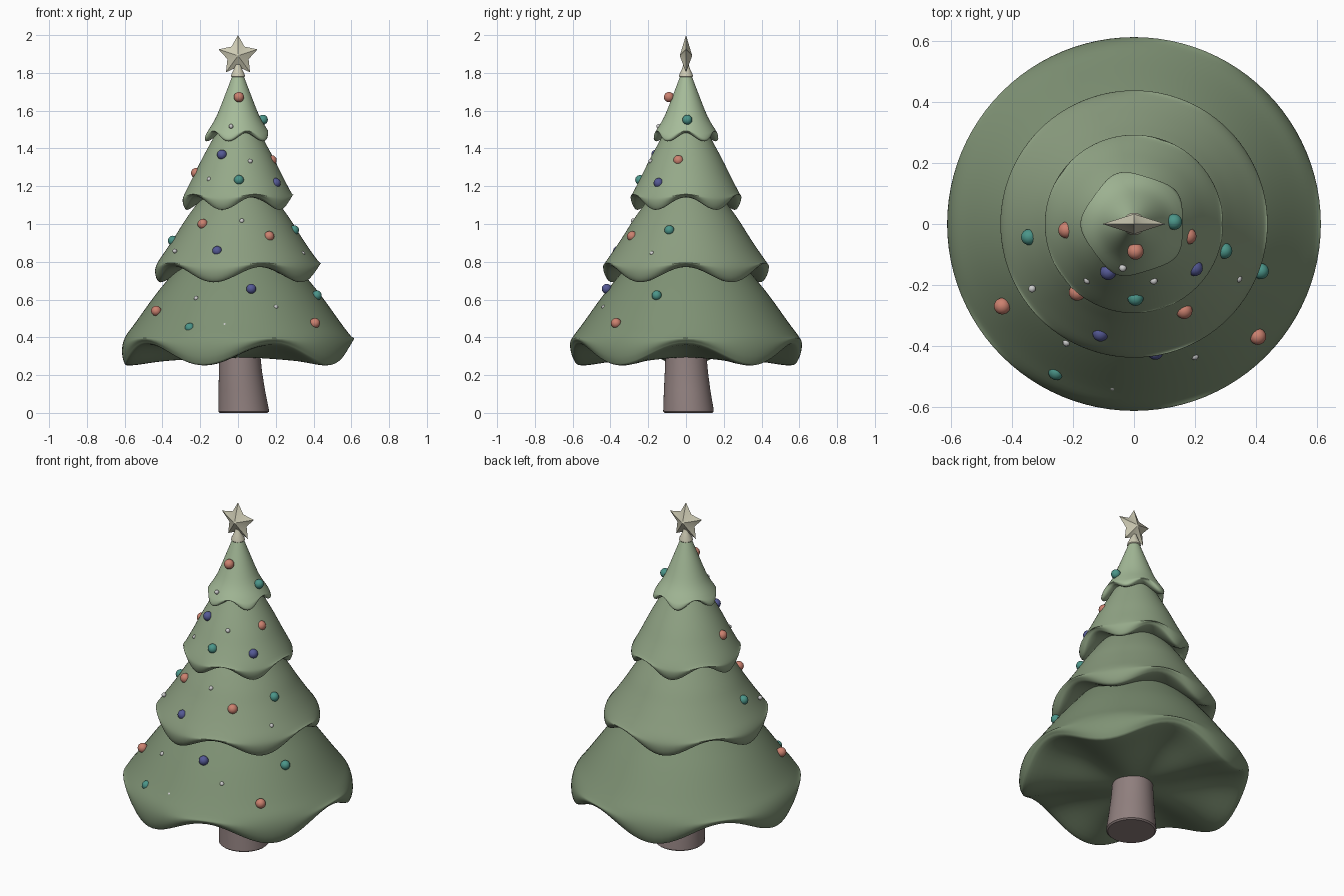
import bpy, bmesh
from math import sin, cos, pi, tau
from mathutils import Vector

if "Cube" in bpy.data.objects:
    bpy.data.objects.remove(bpy.data.objects["Cube"])

LOBES = 5


def material(name, rgb):
    m = bpy.data.materials.new(name)
    m.diffuse_color = (*rgb, 1)
    m.use_nodes = True
    m.node_tree.nodes["Principled BSDF"].inputs["Base Color"].default_value = m.diffuse_color
    return m


def finish(name, bm, mat, angle=None):
    bmesh.ops.recalc_face_normals(bm, faces=bm.faces)
    me = bpy.data.meshes.new(name)
    bm.to_mesh(me)
    bm.free()
    me.materials.append(mat)
    ob = bpy.data.objects.new(name, me)
    bpy.context.collection.objects.link(ob)
    if angle:
        bpy.ops.object.select_all(action='DESELECT')
        ob.select_set(True)
        bpy.context.view_layer.objects.active = ob
        bpy.ops.object.shade_smooth_by_angle(angle=angle)
    return ob


def spline(pts, steps=4):
    """Catmull-Rom curve through the profile points."""
    p = [Vector(q) for q in pts]
    p = [p[0]] + p + [p[-1]]
    out = []
    for a, b, c, d in zip(p, p[1:], p[2:], p[3:]):
        for i in range(steps):
            t = i / steps
            out.append(0.5 * (2 * b + (c - a) * t + (2 * a - 5 * b + 4 * c - d) * t * t
                              + (3 * b - a - 3 * c + d) * t ** 3))
    return out + [p[-1]]


def lathe(name, rings, mat, seg=96, angle=1.0):
    """rings: list of functions angle -> point; both ends are capped."""
    bm = bmesh.new()
    loops = [[bm.verts.new(f(tau * i / seg)) for i in range(seg)] for f in rings]
    for lo, hi in zip(loops, loops[1:]):
        for i in range(seg):
            j = (i + 1) % seg
            bm.faces.new((lo[i], lo[j], hi[j], hi[i]))
    bm.faces.new(loops[0])
    bm.faces.new(loops[-1])
    return finish(name, bm, mat, angle)


def wavy(r, z, amp, bulge=0):
    def f(a):
        w = cos(LOBES * a)
        rr = r * (1 - bulge * amp * w)
        return (rr * cos(a), rr * sin(a), z + amp * w)
    return f


def round_ring(r, z, cx=0, cy=0):
    return lambda a: (cx + r * cos(a), cy + r * sin(a), z)


# Foliage tiers: (radius, height, wave amplitude) from top to underside
tiers = [
    ("bottom_tier", (0.21, 0.285, 0.175), 0,
     [(.26, .84, 0), (.385, .69, 0), (.452, .605, 0), (.545, .475, 0), (.597, .405, .003),
      (.614, .365, .03), (.604, .325, .055), (.57, .306, .055), (.40, .308, .035),
      (.22, .298, .012), (.10, .292, 0)]),
    ("lower_middle_tier", (0.26, 0.34, 0.215), 0,
     [(.15, 1.19, 0), (.215, 1.11, 0), (.28, 1.02, 0), (.33, .94, 0), (.383, .86, 0),
      (.427, .797, .004), (.439, .772, .022), (.428, .745, .04), (.40, .733, .04),
      (.32, .755, .02), (.22, .79, 0)]),
    ("upper_middle_tier", (0.30, 0.395, 0.25), 0,
     [(.09, 1.53, 0), (.188, 1.35, 0), (.24, 1.245, 0), (.284, 1.16, .003), (.293, 1.14, .018),
      (.283, 1.12, .034), (.264, 1.11, .034), (.21, 1.125, .016), (.13, 1.15, 0)]),
    ("top_tier", (0.38, 0.50, 0.32), 3,
     [(.03, 1.785, 0), (.066, 1.69, 0), (.114, 1.57, 0), (.155, 1.50, .003), (.166, 1.48, .012),
      (.164, 1.467, .022), (.148, 1.461, .022), (.11, 1.475, .01), (.06, 1.5, 0)]),
]
for name, rgb, bulge, prof in tiers:
    lathe(name, [wavy(r, z, a, bulge) for r, z, a in spline(prof)],
          material(name + "_green", rgb))

# Trunk, leaning slightly and flaring to the base
bark = material("bark", (0.28, 0.215, 0.21))
lathe("trunk", [round_ring(.126, 0, .03, .013), round_ring(.134, .007, .03, .013),
                round_ring(.133, .02, .03, .013), round_ring(.123, .12, .02, .006),
                round_ring(.114, .22, .013, .002), round_ring(.109, .30, .01, 0),
                round_ring(.107, .34, .008, 0)], bark, 48, 0.6)

# Star holder
gold = material("star_gold", (0.62, 0.60, 0.46))
lathe("star_holder", [round_ring(.03, 1.775), round_ring(.037, 1.782), round_ring(.035, 1.793),
                      round_ring(.022, 1.82), round_ring(.013, 1.845)], gold, 32, 0.6)

# Star: faceted five-pointed bipyramid facing the front
bm = bmesh.new()
rim = []
for i in range(10):
    r = .109 if i % 2 == 0 else .059
    rim.append(bm.verts.new((r * sin(i * pi / 5), 0, 1.891 + r * cos(i * pi / 5))))
for y in (-.033, .033):
    c = bm.verts.new((0, y, 1.891))
    for i in range(10):
        bm.faces.new((c, rim[i], rim[(i + 1) % 10]))
finish("star", bm, gold, 0.9)

# Baubles and small lights on the front half
baubles = {
    "red_bauble": ((0.60, 0.22, 0.16), .027, [
        (.005, -.09, 1.672), (-.222, -.02, 1.27), (.178, -.04, 1.337), (-.187, -.225, 1.0),
        (.165, -.285, .935), (-.433, -.27, .54), (.407, -.37, .475)]),
    "teal_bauble": ((0.07, 0.30, 0.25), .026, [
        (.132, .007, 1.552), (.005, -.243, 1.233), (.297, -.088, .967), (-.345, -.043, .912),
        (.417, -.155, .622), (-.255, -.487, .45)]),
    "blue_bauble": ((0.09, 0.10, 0.30), .026, [
        (-.085, -.158, 1.367), (.2, -.145, 1.217), (-.11, -.36, .857), (.07, -.42, .657)]),
    "white_light": ((0.75, 0.75, 0.72), .012, [
        (-.037, -.145, 1.517), (.065, -.187, 1.333), (-.153, -.185, 1.237), (.02, -.28, 1.017),
        (-.335, -.213, .857), (.343, -.18, .844), (-.222, -.39, .607), (.2, -.435, .56),
        (-.07, -.535, .465)]),
}
for name, (rgb, radius, spots) in baubles.items():
    mat = material(name, rgb)
    for n, pos in enumerate(spots, 1):
        bm = bmesh.new()
        bmesh.ops.create_uvsphere(bm, u_segments=24, v_segments=14, radius=radius)
        ob = finish(f"{name}_{n}", bm, mat, 1.0)
        ob.location = pos
